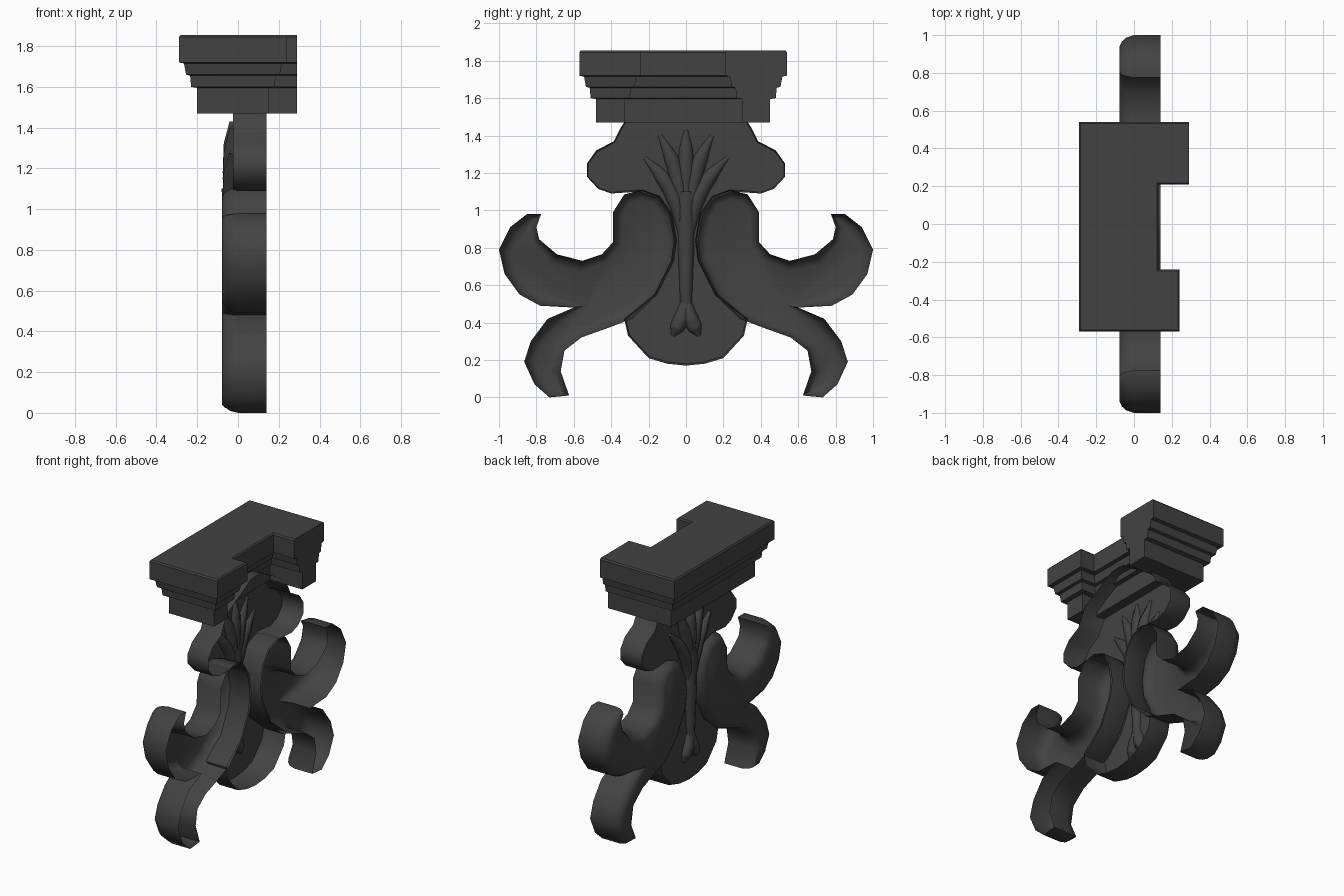
import bpy
import bmesh
from math import radians
from mathutils import Vector

cube = bpy.data.objects.get("Cube")
if cube:
    bpy.data.objects.remove(cube, do_unlink=True)

BACK = 0.14      # open rear plane of the carved parts
BODY = -0.025    # front plane of the backing panel

# One dark stone colour for everything
stone = bpy.data.materials.new("dark_stone")
colour = (0.055, 0.055, 0.055, 1)
stone.use_nodes = True
stone.diffuse_color = colour
bsdf = stone.node_tree.nodes["Principled BSDF"]
bsdf.inputs["Base Color"].default_value = colour
bsdf.inputs["Roughness"].default_value = 0.8


def finish(obj, angle):
    """Give an object the stone material and angle-limited smooth shading."""
    obj.data.materials.clear()
    obj.data.materials.append(stone)
    bpy.ops.object.select_all(action="DESELECT")
    obj.select_set(True)
    bpy.context.view_layer.objects.active = obj
    bpy.ops.object.shade_smooth_by_angle(angle=radians(angle))
    return obj


def loft(name, rings, cap_first=True, cap_last=False, angle=30):
    """Bridge equal-length rings of points, with optional end caps."""
    bm = bmesh.new()
    loops = [[bm.verts.new(p) for p in ring] for ring in rings]
    for a, b in zip(loops, loops[1:]):
        for i in range(len(a)):
            j = (i + 1) % len(a)
            bm.faces.new((a[i], a[j], b[j], b[i]))
    if cap_first:
        bm.faces.new(loops[0][::-1])
    if cap_last:
        bm.faces.new(loops[-1])
    bmesh.ops.recalc_face_normals(bm, faces=bm.faces)
    # An open shell must face forward on its front cap
    if not cap_last:
        bm.faces.ensure_lookup_table()
        cap = bm.faces[-1]
        if cap.normal.x > 0:
            bmesh.ops.reverse_faces(bm, faces=bm.faces)
    mesh = bpy.data.meshes.new(name)
    bm.to_mesh(mesh)
    bm.free()
    obj = bpy.data.objects.new(name, mesh)
    bpy.context.collection.objects.link(obj)
    return finish(obj, angle)


def inset(outline, amount):
    """Shrink a 2D outline, easing off where its edges are short."""
    pts = [Vector(p) for p in outline]
    count = len(pts)
    area = sum(pts[i - 1].cross(pts[i]) for i in range(count))
    side = 1 if area > 0 else -1
    result = []
    for i, p in enumerate(pts):
        before = p - pts[i - 1]
        after = pts[(i + 1) % count] - p
        reach = min(amount, amount * 8 * min(before.length, after.length))
        tangent = before.normalized() + after.normalized()
        normal = Vector((-tangent.y, tangent.x)).normalized() * side
        result.append(p + normal * reach)
    return result


def carved_shell(name, outline, steps):
    """Hollow relief, open at the rear; steps are (depth, inset)."""
    rings = [[(x, p[0], p[1]) for p in inset(outline, d)] for x, d in steps]
    return loft(name, rings, angle=50)


def mirrored(points):
    return [(-y, z) for y, z in points]


# Side scrolls: upper curl and lower tail in one rounded hollow relief
scroll = [
    (0.775, 0.98), (0.85, 0.98), (0.94, 0.91), (1.0, 0.79), (0.97, 0.66),
    (0.89, 0.55), (0.78, 0.49), (0.6, 0.48), (0.74, 0.42), (0.83, 0.3),
    (0.865, 0.19), (0.81, 0.07), (0.73, 0.0), (0.625, 0.01), (0.67, 0.14),
    (0.65, 0.25), (0.56, 0.32), (0.42, 0.37), (0.29, 0.42), (0.155, 0.55),
    (0.065, 0.73), (0.05, 0.84), (0.075, 0.98), (0.14, 1.075), (0.235, 1.11),
    (0.33, 1.085), (0.39, 0.99), (0.39, 0.83), (0.45, 0.765), (0.555, 0.73),
    (0.69, 0.765), (0.785, 0.845), (0.8, 0.91),
]
rounding = [(-0.078, 0.065), (-0.065, 0.035), (-0.04, 0.013), (0, 0), (BACK, 0)]
carved_shell("left_scroll", scroll, rounding)
carved_shell("right_scroll", mirrored(scroll), rounding)

# Backing panel: crown, rounded ears, narrow waist and bottom lobe
half_panel = [
    (0.06, 1.635), (0.14, 1.59), (0.22, 1.55), (0.31, 1.5), (0.35, 1.44),
    (0.385, 1.37), (0.48, 1.32), (0.53, 1.25), (0.53, 1.18), (0.47, 1.115),
    (0.4, 1.09), (0.25, 1.1), (0.15, 1.065), (0.09, 0.98), (0.065, 0.84),
    (0.08, 0.73), (0.17, 0.55), (0.33, 0.42), (0.31, 0.33), (0.2, 0.21),
    (0.1, 0.18),
]
panel = [(0, 1.64)] + half_panel + [(0, 0.17)] + mirrored(half_panel[::-1])
carved_shell("backing_panel", panel, [(BODY, 0.012), (BODY + 0.02, 0), (BACK, 0)])


# Stepped cornice: a U-shaped plan with returns into the rear notch
def cornice_ring(z, d):
    front, near, far = d - 0.29, d - 0.57, 0.54 - d
    notch = 0.13 - d
    plan = [
        (front, near), (0.24 - d, near), (0.24 - d, -0.24 - d),
        (notch, -0.24 - d), (notch, 0.21 + d), (0.29, 0.21 + d),
        (0.29, far), (front, far),
    ]
    return [(x, y, z) for x, y in plan]


moulding = [
    (1.855, 0.008), (1.845, 0), (1.72, 0), (1.715, 0.025), (1.66, 0.035),
    (1.655, 0.055), (1.6, 0.06), (1.595, 0.09), (1.47, 0.09),
]
loft("cornice", [cornice_ring(z, d) for z, d in moulding], cap_last=True)


# Leaf ornament on the front: tapered stems built from curves
def stem(name, points, radii):
    curve = bpy.data.curves.new(name, "CURVE")
    curve.dimensions = "3D"
    curve.bevel_depth = 1
    curve.bevel_resolution = 2
    curve.resolution_u = 5
    curve.use_fill_caps = True
    spline = curve.splines.new("BEZIER")
    spline.bezier_points.add(len(points) - 1)
    for knot, (y, z), r in zip(spline.bezier_points, points, radii):
        knot.co = (BODY - 0.005, y, z)
        knot.radius = r
        knot.handle_left_type = knot.handle_right_type = "AUTO"
    obj = bpy.data.objects.new(name, curve)
    bpy.context.collection.objects.link(obj)
    bpy.ops.object.select_all(action="DESELECT")
    obj.select_set(True)
    bpy.context.view_layer.objects.active = obj
    bpy.ops.object.convert(target="MESH")
    finish(bpy.context.object, 50)


leaf = (0.03, 0.045, 0.04, 0.012)
stem("leaf_trunk", [(0, 1.1), (0, 0.8), (0, 0.55), (0, 0.38)], (0.05, 0.045, 0.035, 0.025))
stem("middle_leaf", [(0, 1.0), (0, 1.18), (0, 1.32), (0, 1.43)], leaf)
inner_leaf = [(0.01, 0.95), (0.04, 1.15), (0.08, 1.28), (0.14, 1.4)]
outer_leaf = [(0.02, 0.9), (0.06, 1.06), (0.13, 1.18), (0.22, 1.28)]
bud = [(0.005, 0.5), (0.025, 0.42), (0.05, 0.37), (0.07, 0.33)]
for label, path in (("inner_leaf", inner_leaf), ("outer_leaf", outer_leaf), ("bud", bud)):
    stem("left_" + label, path, leaf)
    stem("right_" + label, mirrored(path), leaf)
